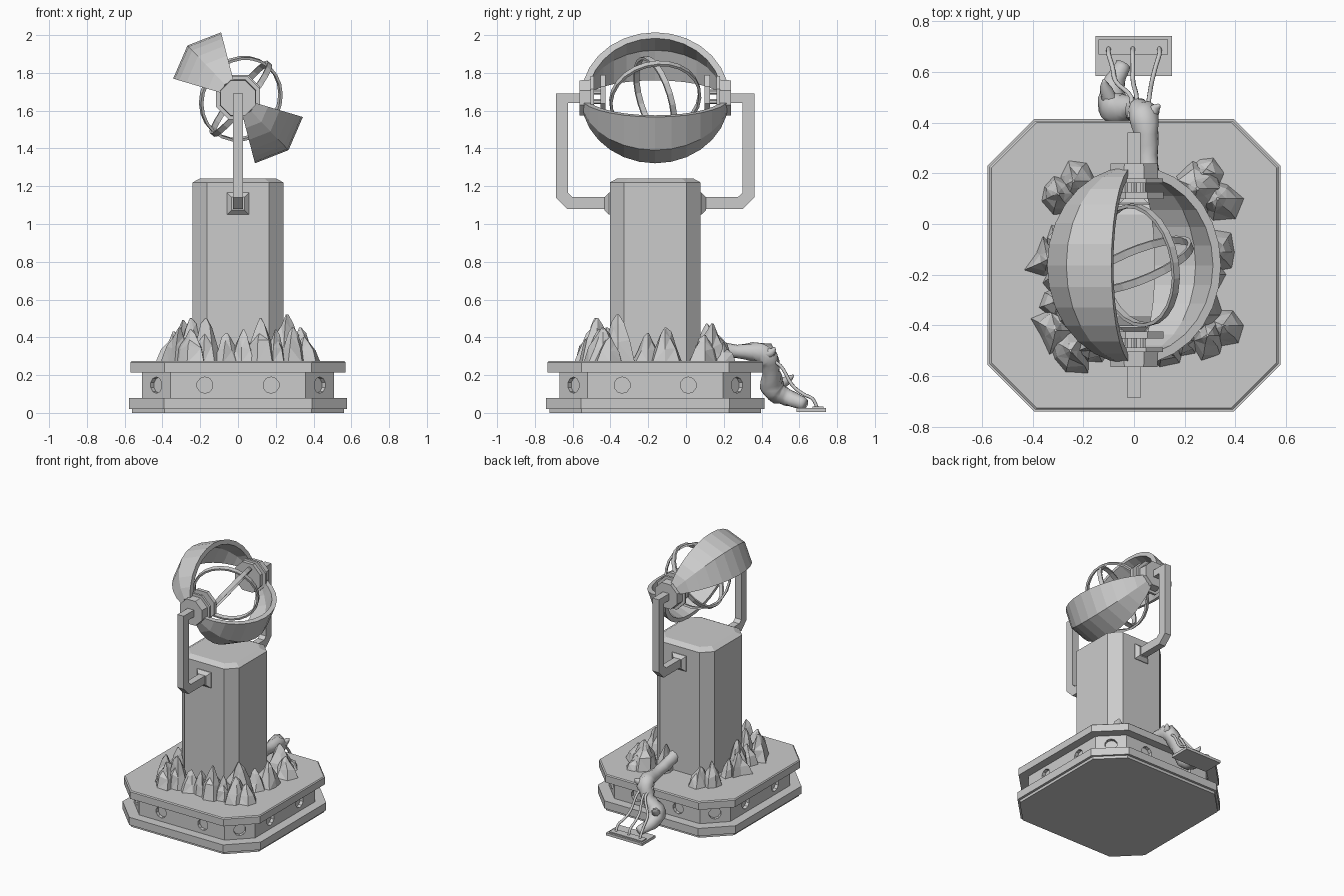
import bpy, bmesh, math, random
from mathutils import Vector, Matrix

if "Cube" in bpy.data.objects:
    bpy.data.objects.remove(bpy.data.objects["Cube"])

random.seed(4)
CY = -0.163          # centre line of the pedestal in y
AZ = 1.668           # height of the ring axis
grey = bpy.data.materials.new("stone grey")
grey.diffuse_color = (0.6, 0.6, 0.6, 1)
grey.use_nodes = True
grey.node_tree.nodes["Principled BSDF"].inputs["Base Color"].default_value = grey.diffuse_color


def finish(name, bm, smooth=False):
    bmesh.ops.recalc_face_normals(bm, faces=bm.faces)
    me = bpy.data.meshes.new(name)
    bm.to_mesh(me)
    bm.free()
    for p in me.polygons:
        p.use_smooth = smooth
    me.materials.append(grey)
    ob = bpy.data.objects.new(name, me)
    bpy.context.collection.objects.link(ob)
    return ob


def loft(bm, rings, closed=False):
    vs = [[bm.verts.new(p) for p in r] for r in rings]
    n = len(vs[0])
    for i in range(len(vs) if closed else len(vs) - 1):
        a, b = vs[i], vs[(i + 1) % len(vs)]
        for j in range(n):
            bm.faces.new((a[j], a[(j + 1) % n], b[(j + 1) % n], b[j]))
    if not closed:
        bm.faces.new(vs[0])
        bm.faces.new(vs[-1])


def octagon(h, cut, z):
    c = h - cut
    pts = [(h, -c), (h, c), (c, h), (-c, h), (-h, c), (-h, -c), (-c, -h), (c, -h)]
    return [(x, y + CY, z) for x, y in pts]


def octo_block(name, levels):
    bm = bmesh.new()
    loft(bm, [octagon(*l) for l in levels])
    return finish(name, bm)


def box(name, x0, x1, y0, y1, z0, z1):
    bm = bmesh.new()
    loft(bm, [[(x0, y0, z), (x1, y0, z), (x1, y1, z), (x0, y1, z)] for z in (z0, z1)])
    return finish(name, bm)


def disc(name, x, y0, y1, z, r0, r1, n=8):
    bm = bmesh.new()
    loft(bm, [[(x + r * math.cos((k + .5) * math.tau / n), y,
                z + r * math.sin((k + .5) * math.tau / n)) for k in range(n)]
              for y, r in ((y0, r0), (y1, r1))])
    return finish(name, bm)


def tube(name, path, radii, n=10, rough=0.0):
    """Round tube along a smooth curve through the path points."""
    P = [Vector(p) for p in path]
    pts, rad = [], []
    for i in range(len(P) - 1):
        a, b, c, d = P[max(i - 1, 0)], P[i], P[i + 1], P[min(i + 2, len(P) - 1)]
        for k in range(4):
            t = k / 4
            pts.append(b + (c - a) * t / 2 + (a * 2 - b * 5 + c * 4 - d) * t * t / 2
                       + (b * 3 - a - c * 3 + d) * t ** 3 / 2)
            rad.append(radii[i] * (1 - t) + radii[i + 1] * t)
    pts.append(P[-1])
    rad.append(radii[-1])
    bm, rings = bmesh.new(), []
    for i, p in enumerate(pts):
        t = (pts[min(i + 1, len(pts) - 1)] - pts[max(i - 1, 0)]).normalized()
        u = t.cross(Vector((1, 0.1, 0))).normalized()
        v = t.cross(u)
        rings.append([p + (u * math.cos(a) + v * math.sin(a)) * rad[i] * (1 + random.uniform(-rough, rough))
                      for a in [k * math.tau / n for k in range(n)]])
    loft(bm, rings)
    return finish(name, bm, True)


# Stepped pedestal base
octo_block("base_lip", [(.56, .17, 0), (.56, .17, .02)])
octo_block("base_slab", [(.578, .185, .02), (.578, .185, .078)])
octo_block("base_top", [(.57, .18, .215), (.57, .18, .268), (.563, .178, .275)])
waist = octo_block("base_waist", [(.508, .15, .07), (.508, .15, .22)])

# Round recesses around the waist
bm = bmesh.new()
for k in range(4):
    turn = Matrix.Rotation(k * math.pi / 2, 4, 'Z')
    for p, yaw in (((-.175, -.508), 0), ((.175, -.508), 0), ((.433, -.433), math.pi / 4)):
        m = (Matrix.Translation((0, CY, .147)) @ turn @ Matrix.Translation((*p, 0))
             @ Matrix.Rotation(yaw, 4, 'Z') @ Matrix.Rotation(math.pi / 2, 4, 'X'))
        bmesh.ops.create_cone(bm, cap_ends=True, segments=10, radius1=.043, radius2=.043,
                              depth=.05, matrix=m)
cutter = finish("recess_cutter", bm)
cutter.hide_render = True
cutter.hide_set(True)
mod = waist.modifiers.new("recesses", 'BOOLEAN')
mod.operation = 'DIFFERENCE'
mod.object = cutter

# Column with bevelled top
octo_block("column", [(.24, .075, .27), (.24, .075, 1.22), (.2, .06, 1.242)])

# Parts repeated at the front and back, s is the direction along y
for s, side in ((-1, "front"), (1, "back")):
    Y = lambda d: CY + s * d
    # tapered mount and bent square arm
    bm = bmesh.new()
    loft(bm, [[(a * h, Y(d), 1.108 + b * h) for a, b in ((-1, -1), (1, -1), (1, 1), (-1, 1))]
              for d, h in ((.235, .058), (.245, .058), (.268, .035))])
    finish(side + "_arm_mount", bm)
    outer = [(.24, 1.08), (.465, 1.08), (.525, 1.14), (.525, 1.692), (.39, 1.692)]
    inner = [(.24, 1.143), (.438, 1.143), (.462, 1.165), (.462, 1.64), (.39, 1.64)]
    bm = bmesh.new()
    loft(bm, [[(-.026, Y(o[0]), o[1]), (.026, Y(o[0]), o[1]),
               (.026, Y(i[0]), i[1]), (-.026, Y(i[0]), i[1])] for o, i in zip(outer, inner)])
    finish(side + "_arm", bm)
    # hub, flange, inner plate and pins
    disc(side + "_hub", 0, Y(.34), Y(.402), AZ, .104, .1)
    disc(side + "_flange", 0, Y(.325), Y(.342), AZ, .125, .125)
    disc(side + "_plate", .01, Y(.262), Y(.29), AZ + .015, .115, .115)
    for x, z in ((-.035, -.02), (.035, -.02), (0, .03)):
        disc(side + "_pin", x, Y(.285), Y(.33), AZ + z, .013, .013, 6)

# Two curved bands, each a ridged slice of a shell
for name, mid in (("upper_band", 134), ("lower_band", -46)):
    bm, rings = bmesh.new(), []
    for k in range(13):
        a = math.radians(-75 + 150 * k / 12)
        ring = []
        for R, offs in ((.385, (-29.5, 0, 29.5)), (.35, (29.5, 0, -29.5))):
            for o in offs:
                t = math.radians(mid + o)
                r = R * math.cos(a) * (1 if o == 0 else .93)
                ring.append((r * math.cos(t), CY + R * 1.02 * math.sin(a), AZ + r * math.sin(t)))
        rings.append(ring)
    loft(bm, rings)
    finish(name, bm)

# Thin crossing rings inside the bands
for name, normal, R in (("inner_ring_a", (.78, .15, -.62), .245), ("inner_ring_b", (-.4, 1, .3), .232)):
    q = Vector((0, 0, 1)).rotation_difference(Vector(normal)).to_matrix()
    bm, rings = bmesh.new(), []
    for k in range(24):
        t = k * math.tau / 24
        rings.append([Vector((.015, CY, AZ - .005)) + q @ Vector((r * math.cos(t), r * math.sin(t), h))
                      for r, h in ((R, -.015), (R, .015), (R - .014, .015), (R - .014, -.015))])
    loft(bm, rings, True)
    finish(name, bm)

# Jagged rocks: x, y, height, radius
rocks = [(-.3, .12, .18, .09), (-.24, .17, .14, .08), (.25, .14, .2, .1), (.33, .1, .14, .09),
         (.27, .2, .1, .07), (-.34, -.14, .16, .08), (-.29, -.2, .22, .08), (-.31, -.07, .13, .06),
         (.33, -.11, .18, .09), (.28, -.2, .15, .08), (.35, -.4, .13, .09), (.26, -.36, .25, .1),
         (.29, -.44, .18, .09), (-.31, -.42, .18, .1), (-.25, -.5, .17, .1), (-.17, -.48, .23, .08),
         (-.25, -.36, .23, .08), (-.06, -.47, .15, .08), (.03, -.48, .17, .08), (.12, -.47, .23, .08),
         (.2, -.46, .17, .07), (-.3, -.3, .15, .07), (.09, .11, .2, .07)]
for x, y, h, r in rocks:
    bm, rings = bmesh.new(), []
    jag = [random.uniform(.7, 1.2) for _ in range(7)]
    for f, w in ((-.05, 1), (.45, .72), (.8, .35), (1, .06)):
        rings.append([(x + r * w * j * random.uniform(.85, 1.15) * math.cos(k * math.tau / 7),
                       y + r * w * j * random.uniform(.85, 1.15) * math.sin(k * math.tau / 7),
                       .272 + h * f * (1 if f < 0 or f == 1 else random.uniform(.8, 1.1)))
                      for k, j in enumerate(jag)])
    loft(bm, rings)
    bmesh.ops.triangulate(bm, faces=bm.faces)
    finish("rock", bm)

# Gnarled root hanging over the back edge
tube("root", [(.06, .04, .38), (.06, .14, .345), (.055, .27, .325), (.04, .42, .31), (.0, .45, .22),
              (-.075, .46, .13), (-.085, .54, .08), (-.04, .63, .045)],
     [.05, .045, .038, .06, .045, .065, .045, .03], 10, .12)
tube("root_branch", [(.04, .4, .31), (.08, .45, .32), (.1, .47, .345)], [.04, .025, .004], 8, .1)
tube("root_spur", [(-.08, .46, .13), (-.11, .53, .17), (-.12, .57, .2)], [.04, .025, .004], 8, .1)

# Cables down to a small ground plate
for x0, x1 in ((-.02, -.1), (.0, -.005), (.05, .1)):
    tube("cable", [(x0, .42, .29), (x0 + .01, .5, .25), (x1 * .7, .56, .15),
                   (x1 * .85, .62, .1), (x1, .67, .075), (x1, .695, .025)], [.009] * 6, 8)
box("ground_plate", -.152, .15, .585, .742, .006, .026)
box("ground_plate_pad", -.14, .135, .67, .728, .02, .034)
